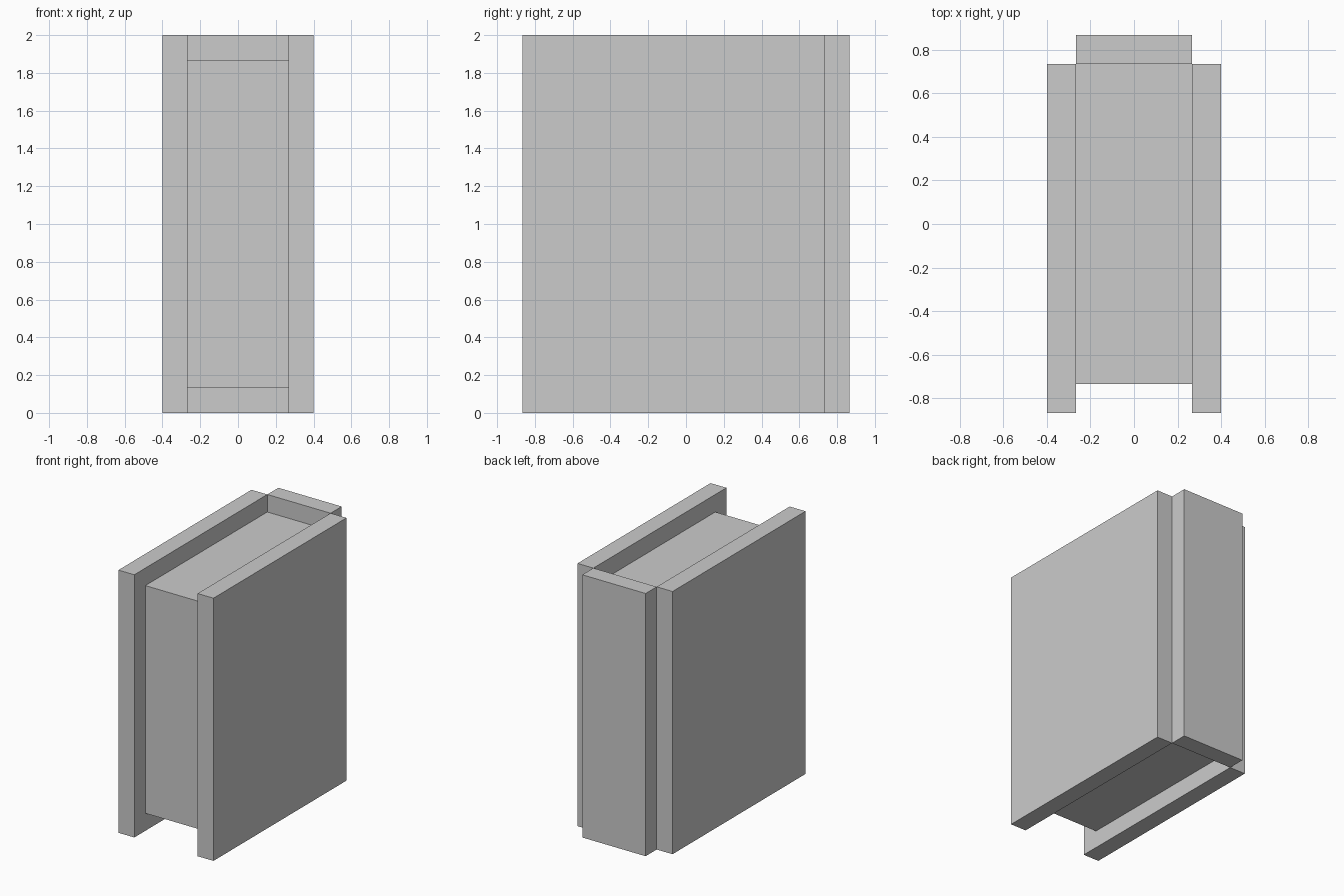
import bpy
import bmesh
from mathutils import Vector

if "Cube" in bpy.data.objects:
    bpy.data.objects.remove(bpy.data.objects["Cube"])

T = 2 / 15            # board thickness, also the page inset
HALF_W, HALF_D, HEIGHT = 3 * T, 6.5 * T, 2.0

grey = bpy.data.materials.new("light_grey")
grey.diffuse_color = (0.6, 0.6, 0.6, 1)
grey.use_nodes = True
grey.node_tree.nodes["Principled BSDF"].inputs["Base Color"].default_value = grey.diffuse_color


def box(name, low, high):
    """Axis-aligned block between two corners."""
    low, high = Vector(low), Vector(high)
    bm = bmesh.new()
    bmesh.ops.create_cube(bm, size=1)
    bmesh.ops.scale(bm, vec=high - low, verts=bm.verts)
    bmesh.ops.translate(bm, vec=(low + high) / 2, verts=bm.verts)
    mesh = bpy.data.meshes.new(name)
    bm.to_mesh(mesh)
    bm.free()
    mesh.materials.append(grey)
    obj = bpy.data.objects.new(name, mesh)
    bpy.context.collection.objects.link(obj)
    return obj


inner = HALF_W - T
back = HALF_D - T

# Two cover boards, one on each side
box("left_cover", (-HALF_W, -HALF_D, 0), (-inner, back, HEIGHT))
box("right_cover", (inner, -HALF_D, 0), (HALF_W, back, HEIGHT))

# Spine behind the covers
box("spine", (-inner, back, 0), (inner, HALF_D, HEIGHT))

# Page block, inset at the top, bottom and front
box("pages", (-inner, -back, T), (inner, back, HEIGHT - T))
